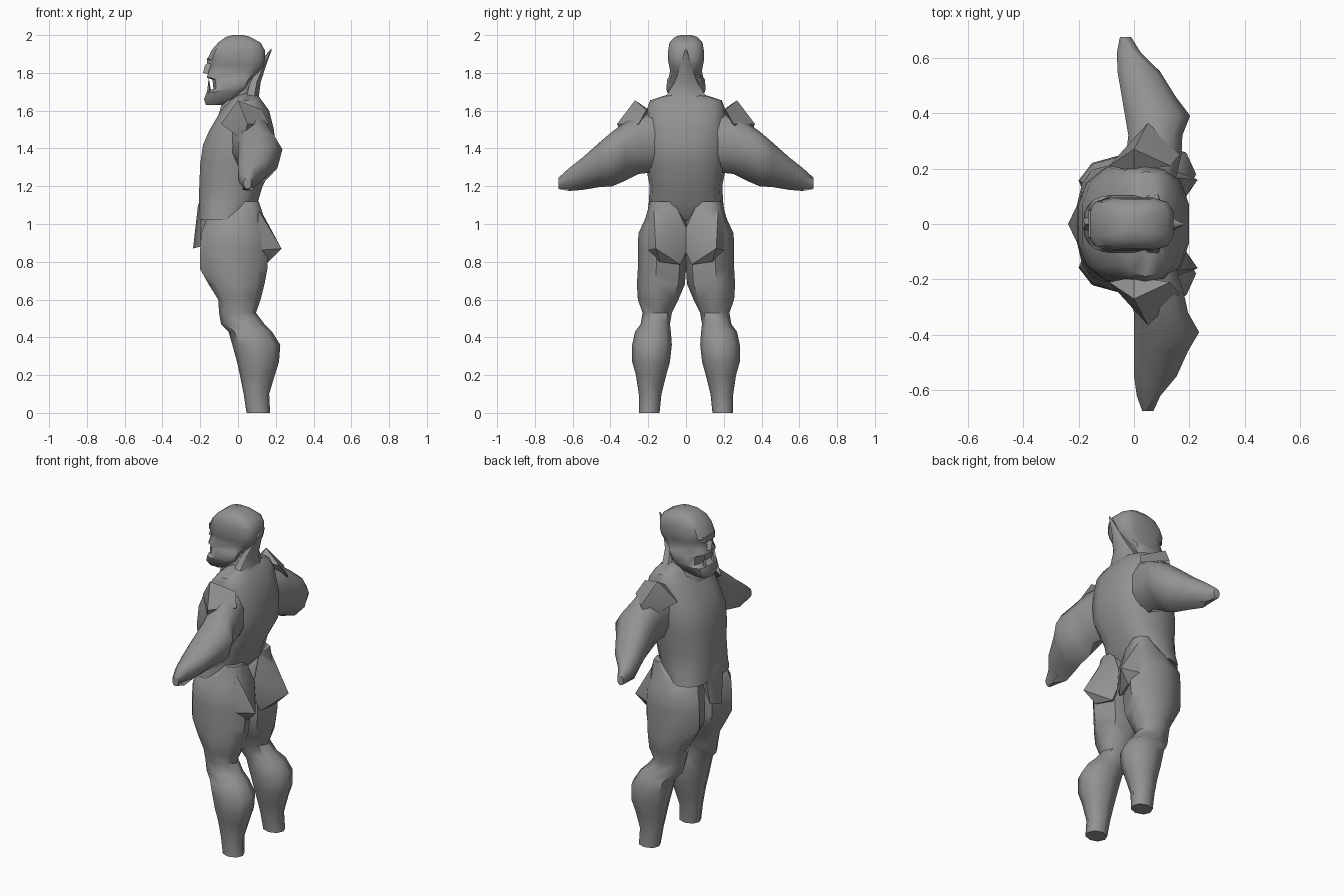
import bpy, bmesh, math
from mathutils import Vector

skin = bpy.data.materials.new("grey_skin")
skin.diffuse_color = (0.29, 0.29, 0.29, 1)


def finish(name, bm, angle):
    bmesh.ops.recalc_face_normals(bm, faces=bm.faces)
    mesh = bpy.data.meshes.new(name)
    bm.to_mesh(mesh)
    bm.free()
    mesh.materials.append(skin)
    ob = bpy.data.objects.new(name, mesh)
    bpy.context.collection.objects.link(ob)
    bpy.ops.object.select_all(action='DESELECT')
    ob.select_set(True)
    bpy.context.view_layer.objects.active = ob
    bpy.ops.object.shade_smooth_by_angle(angle=math.radians(angle))
    return ob


def loft(name, axis, stations, n=10, power=0.75, fix=lambda p: p, angle=45, phase=0.5):
    """Skin rings given as (position, u0, u1, v0, v1) along the z or y axis."""
    bm = bmesh.new()
    angles = [2 * math.pi * (i + phase) / n for i in range(n)]
    cmax = max(math.cos(a) for a in angles)
    smax = max(math.sin(a) for a in angles)
    rings = []
    for t, u0, u1, v0, v1 in stations:
        ring = []
        for a in angles:
            c, s = math.cos(a) / cmax, math.sin(a) / smax
            u = (u0 + u1) / 2 + (u1 - u0) / 2 * math.copysign(abs(c) ** power, c)
            v = (v0 + v1) / 2 + (v1 - v0) / 2 * math.copysign(abs(s) ** power, s)
            p = (u, v, t) if axis == 'z' else (u, t, v)
            ring.append(bm.verts.new(fix(Vector(p))))
        rings.append(ring)
    for a, b in zip(rings, rings[1:]):
        for i in range(n):
            j = (i + 1) % n
            bm.faces.new((a[i], a[j], b[j], b[i]))
    bm.faces.new(rings[0])
    bm.faces.new(rings[-1])
    return finish(name, bm, angle)


def hull(name, points, side=1, angle=30):
    bm = bmesh.new()
    for x, y, z in points:
        bm.verts.new((x, y * side, z))
    bmesh.ops.convex_hull(bm, input=bm.verts)
    return finish(name, bm, angle)


def sym(rows):
    return [(z, a, b, -w, w) for z, a, b, w in rows]


# torso and neck
loft("torso", 'z', sym([
    (1.02, -.205, .03, .212), (1.10, -.207, .10, .198), (1.20, -.205, .13, .192),
    (1.32, -.20, .195, .215), (1.42, -.185, .198, .222), (1.50, -.15, .19, .217),
    (1.60, -.09, .165, .21), (1.655, -.04, .125, .19), (1.69, .0, .10, .08)]), 14, .75)
loft("neck", 'z', sym([(1.55, -.11, .12, .11), (1.66, -.08, .10, .085),
                       (1.80, -.06, .08, .07)]))
loft("nape_crest", 'z', sym([
    (1.60, .0, .15, .19), (1.67, .02, .11, .11), (1.75, .045, .12, .06),
    (1.85, .11, .152, .025), (1.925, .172, .18, .004)]), 8, .9)

# head with recessed mouth, jaw and flat crown
loft("head", 'z', sym([
    (1.63, -.17, -.07, .05), (1.66, -.18, .0, .08), (1.70, -.165, .03, .10),
    (1.715, -.13, .045, .104), (1.765, -.135, .07, .10), (1.775, -.165, .08, .092),
    (1.81, -.155, .115, .084), (1.84, -.145, .135, .09), (1.87, -.162, .142, .096),
    (1.92, -.14, .142, .094), (1.96, -.105, .12, .088), (1.99, -.065, .065, .06),
    (2.0, -.03, .03, .03)]), 12, .55, angle=40)
hull("nose", [(-.13, -.03, 1.785), (-.13, .03, 1.785), (-.185, -.02, 1.80),
              (-.185, .02, 1.80), (-.175, 0, 1.84), (-.14, 0, 1.87)])
hull("brow", [(x, y, z) for x, w in ((-.165, .045), (-.12, .08))
              for y in (-w, w) for z in (1.85, 1.88)])

# front flap hanging from the waist
hull("front_flap", [(-.19, -.10, 1.15), (-.19, .10, 1.15), (-.12, -.08, 1.1), (-.12, .08, 1.1),
                    (-.20, -.055, .88), (-.20, .055, .88), (-.238, 0, .87), (-.212, 0, 1.1)])

for s, tag in ((1, "left"), (-1, "right")):
    # lower tusk
    hull(tag + "_tusk", [(-.165, .035, 1.69), (-.14, .035, 1.69), (-.15, .055, 1.69),
                         (-.155, .043, 1.775)], s)

    # leg with ridged thigh, knee and calf
    leg = [(0, .045, .17, .14, .25), (.10, .03, .165, .13, .25), (.20, .01, .195, .105, .265),
           (.27, -.005, .217, .085, .285), (.36, -.03, .224, .075, .285), (.43, -.05, .18, .08, .27),
           (.47, -.09, .14, .085, .24), (.53, -.10, .095, .075, .23), (.60, -.105, .12, .04, .255),
           (.68, -.155, .14, .006, .26), (.76, -.20, .155, .0, .255), (.87, -.20, .16, .0, .255),
           (.95, -.195, .155, .0, .252), (1.03, -.165, .14, .0, .215), (1.12, .01, .11, .06, .19)]

    def ridge(p, s=s):
        lean = .03 if p.z > .6 and (p.x < -.08 or p.x > .13) and .1 < p.y < .15 else 0
        return Vector((p.x, (p.y + lean) * s, p.z))
    loft(tag + "_leg", 'z', leg, 8, .92, ridge, 50, 0)

    # pointed buttock
    hull(tag + "_buttock", [
        (.10, .05, 1.09), (.10, .12, 1.11), (.11, .17, 1.07), (.10, .21, .96), (.10, .21, .86),
        (.23, .16, .87), (.16, .14, .80), (.13, .03, .785), (.12, .0, .85), (.11, .0, .98),
        (.05, .10, 1.0), (.05, .10, .82)], s)

    # arm tapering to a wrist, the left one swung slightly forward
    arm = [(.12, -.05, .14, 1.28, 1.60), (.25, -.02, .18, 1.265, 1.575), (.32, .0, .195, 1.23, 1.54),
           (.39, .0, .235, 1.20, 1.49), (.46, .0, .20, 1.195, 1.43), (.55, .0, .18, 1.18, 1.35),
           (.62, .01, .135, 1.175, 1.295), (.675, .03, .07, 1.185, 1.245)]

    def place(p, s=s):
        swing = .17 * max(0, p.y - .2) if s > 0 else 0
        tuck = .35 * max(0, 1.37 - p.z) if p.x > .08 and p.y > .2 else 0
        return Vector((p.x - swing - tuck, p.y * s, p.z))
    loft(tag + "_arm", 'y', arm, 10, .9, place, 50)

    # faceted shoulder pad
    hull(tag + "_shoulder_pad", [
        (.0, .27, 1.655), (.05, .365, 1.53), (.13, .21, 1.605), (-.09, .21, 1.53),
        (.03, .33, 1.44), (.165, .25, 1.53), (.0, .19, 1.60)], s)
